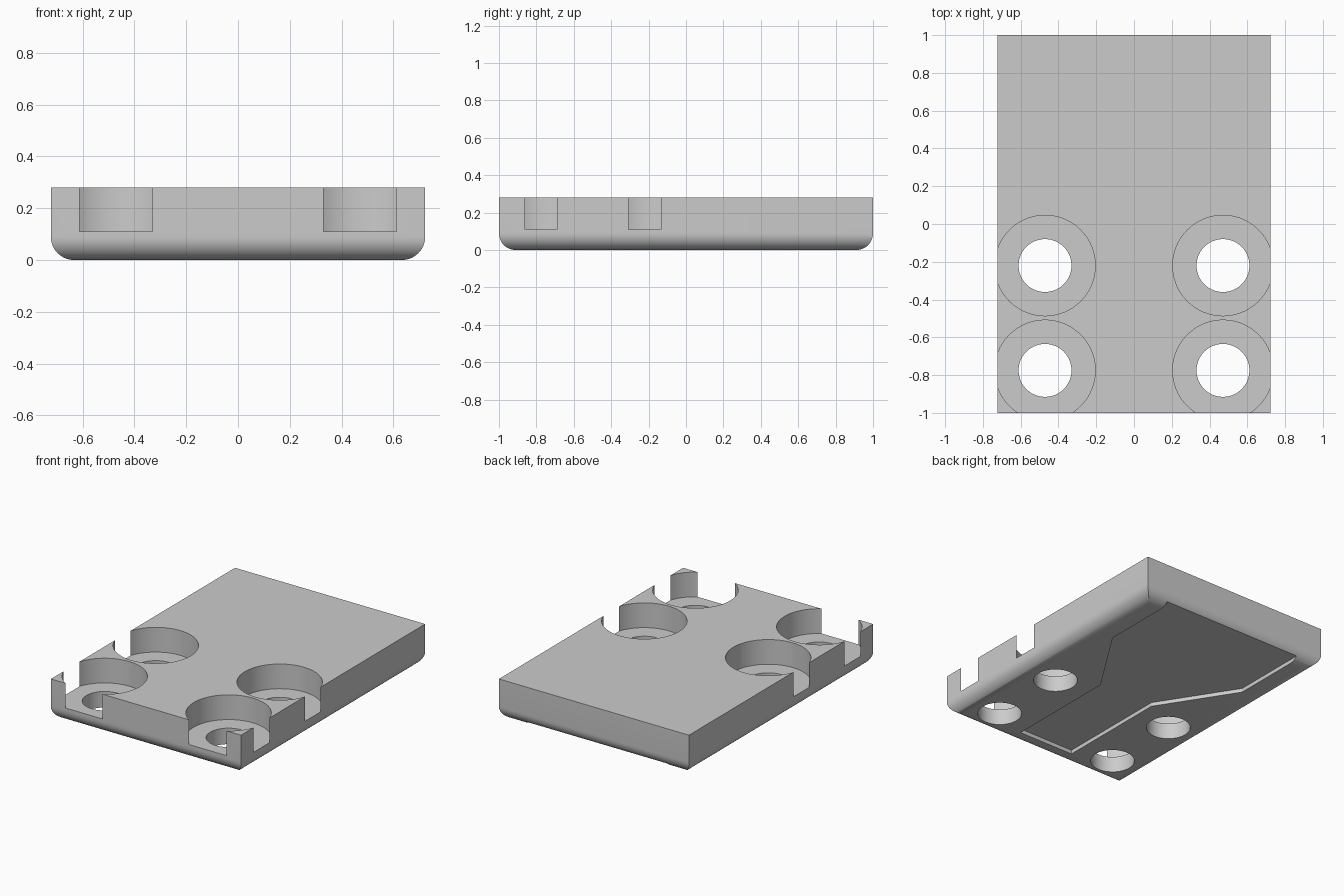
import bpy, bmesh, math

cube = bpy.data.objects.get("Cube")
if cube:
    bpy.data.objects.remove(cube, do_unlink=True)

HALF_X, HALF_Y, HEIGHT, FILLET = 0.7225, 1.0, 0.28, 0.09
BORE_X, BORE_ROWS, BORE_FLOOR = 0.471, (-0.22, -0.775), 0.11
RECESS_DEPTH = 0.027

grey = bpy.data.materials.new("plain grey")
GREY = (0.6, 0.6, 0.6, 1)
grey.diffuse_color = GREY
grey.use_nodes = True
grey.node_tree.nodes["Principled BSDF"].inputs["Base Color"].default_value = GREY


def add_object(name, bm):
    bmesh.ops.recalc_face_normals(bm, faces=bm.faces)
    mesh = bpy.data.meshes.new(name)
    bm.to_mesh(mesh)
    bm.free()
    mesh.materials.append(grey)
    obj = bpy.data.objects.new(name, mesh)
    bpy.context.collection.objects.link(obj)
    return obj


def prism(name, outline, z0, z1):
    bm = bmesh.new()
    face = bm.faces.new([bm.verts.new((x, y, z0)) for x, y in outline])
    top = bmesh.ops.extrude_face_region(bm, geom=[face])["geom"]
    bmesh.ops.translate(bm, vec=(0, 0, z1 - z0),
                        verts=[v for v in top if isinstance(v, bmesh.types.BMVert)])
    return add_object(name, bm)


def circle(x, y, radius, sides=96):
    turn = math.tau / sides
    return [(x + radius * math.cos(i * turn), y + radius * math.sin(i * turn))
            for i in range(sides)]


def cut(target, cutter):
    cutter.hide_render = True
    mod = target.modifiers.new("cut", "BOOLEAN")
    mod.operation, mod.solver, mod.object = "DIFFERENCE", "EXACT", cutter
    bpy.ops.object.select_all(action="DESELECT")
    bpy.context.view_layer.objects.active = target
    target.select_set(True)
    bpy.ops.object.modifier_apply(modifier=mod.name)
    bpy.data.objects.remove(cutter, do_unlink=True)


# Plate with rounded bottom edges and sharp upright corners
plate = prism("base_plate", [(-HALF_X, -HALF_Y), (HALF_X, -HALF_Y),
                             (HALF_X, HALF_Y), (-HALF_X, HALF_Y)], 0, HEIGHT)
bm = bmesh.new()
bm.from_mesh(plate.data)
bottom = [e for e in bm.edges if all(v.co.z < 0.001 for v in e.verts)]
bmesh.ops.bevel(bm, geom=bottom, offset=FILLET, segments=12, profile=0.5,
                affect="EDGES", clamp_overlap=True)
bm.to_mesh(plate.data)
bm.free()

# Four counterbored holes, the outer rims breaking through the sides
for side in (-1, 1):
    for y in BORE_ROWS:
        x = side * BORE_X
        cut(plate, prism("counterbore_cutter", circle(x, y, 0.266), BORE_FLOOR, 0.5))
        cut(plate, prism("hole_cutter", circle(x, y, 0.14), -0.2, 0.5))

# Shallow flared channel underneath, open at the back
half_outline = [(0.212, -0.875), (0.212, -0.08), (0.54, 0.432), (0.54, 1.2)]
outline = half_outline + [(-x, y) for x, y in reversed(half_outline)]
cut(plate, prism("channel_cutter", outline, -0.2, RECESS_DEPTH))

plate.select_set(True)
bpy.ops.object.shade_smooth_by_angle(angle=math.radians(30))
